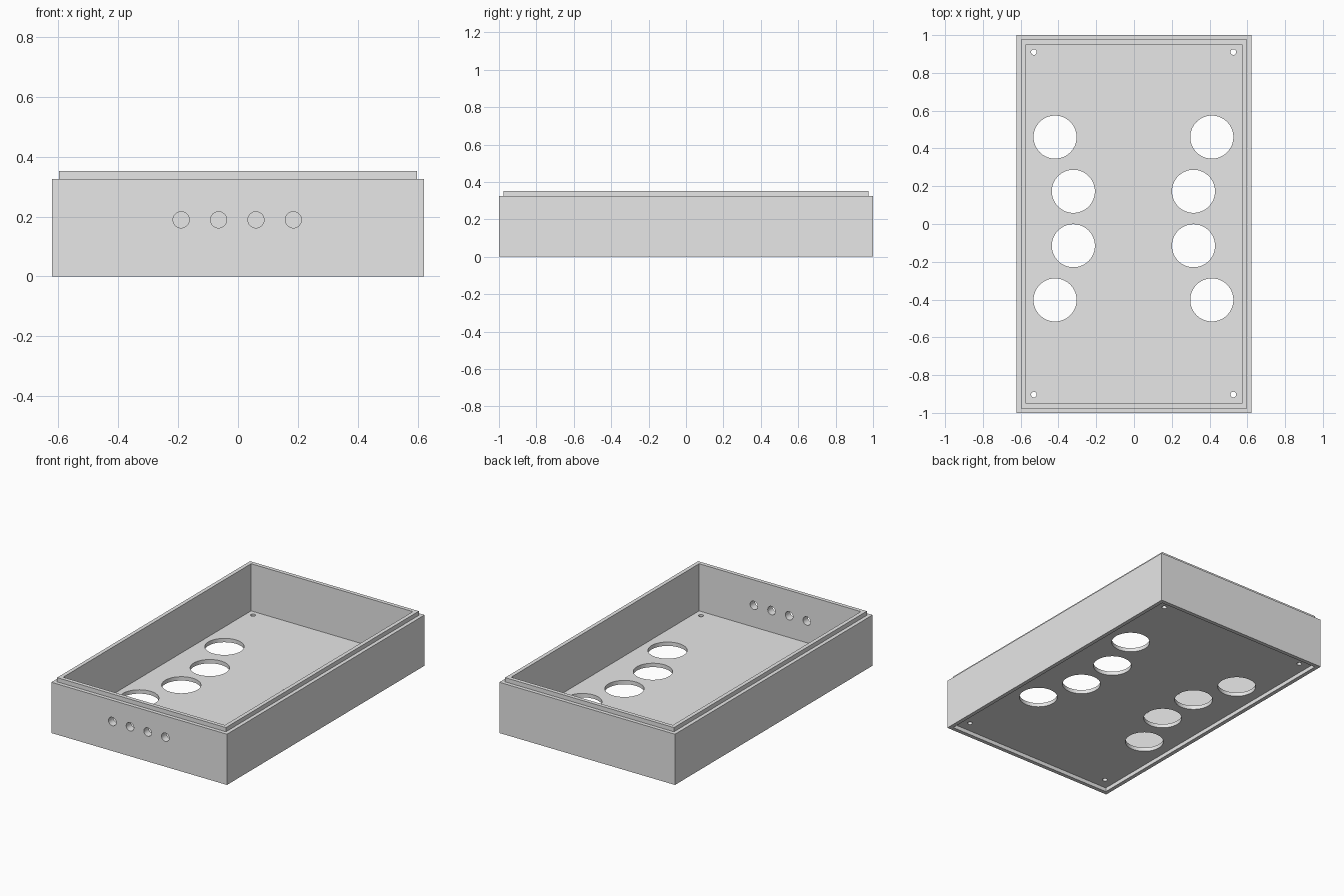
import bpy, bmesh, math
from mathutils import Matrix

if "Cube" in bpy.data.objects:
    bpy.data.objects.remove(bpy.data.objects["Cube"])

grey = bpy.data.materials.new("light grey")
grey.diffuse_color = (0.8, 0.8, 0.8, 1)
grey.use_nodes = True
grey.node_tree.nodes["Principled BSDF"].inputs["Base Color"].default_value = grey.diffuse_color


def make_object(name, bm):
    bmesh.ops.recalc_face_normals(bm, faces=bm.faces)
    mesh = bpy.data.meshes.new(name)
    bm.to_mesh(mesh)
    bm.free()
    mesh.materials.append(grey)
    obj = bpy.data.objects.new(name, mesh)
    bpy.context.collection.objects.link(obj)
    return obj


# Tray: rectangular sections (half width, half length, height)
# running from the recessed underside, up the outside, over the lip, to the floor
sections = [
    (0.597, 0.975, 0.025),   # underside recess
    (0.597, 0.975, 0.0),     # bottom rim
    (0.622, 1.0, 0.0),
    (0.622, 1.0, 0.325),     # outer wall top
    (0.598, 0.976, 0.325),   # lip step
    (0.598, 0.976, 0.352),
    (0.573, 0.951, 0.352),   # inner wall
    (0.573, 0.951, 0.05),    # floor
]
bm = bmesh.new()
loops = [[bm.verts.new((sx * w, sy * l, z))
          for sx, sy in ((-1, -1), (1, -1), (1, 1), (-1, 1))]
         for w, l, z in sections]
for a, b in zip(loops, loops[1:]):
    for i in range(4):
        j = (i + 1) % 4
        bm.faces.new((a[i], a[j], b[j], b[i]))
bm.faces.new(loops[0])
bm.faces.new(loops[-1])
tray = make_object("tray", bm)

# Cutter: every round hole as one set of cylinders
bm = bmesh.new()


def add_hole(x, y, z, radius, depth, segments, turn=0.0):
    bmesh.ops.create_cone(
        bm, cap_ends=True, segments=segments, radius1=radius, radius2=radius,
        depth=depth,
        matrix=Matrix.Translation((x, y, z)) @ Matrix.Rotation(turn, 4, "X"))


for side in (-1, 1):
    # large floor openings
    for x, y in ((0.415, 0.46), (0.318, 0.173), (0.318, -0.115), (0.415, -0.402)):
        add_hole(side * x - 0.003, y, 0.04, 0.114, 0.1, 64)
    # corner screw holes
    for y in (0.91, -0.903):
        add_hole(side * 0.528 - 0.002, y, 0.04, 0.015, 0.1, 32)
# front wall holes
for i in range(4):
    add_hole(-0.19 + i * 0.125, -0.975, 0.189, 0.027, 0.15, 32, math.pi / 2)
cutter = make_object("hole_cutter", bm)
cutter.hide_render = True

# Cut the holes and keep the finished mesh
mod = tray.modifiers.new("holes", "BOOLEAN")
mod.operation = "DIFFERENCE"
mod.solver = "EXACT"
mod.object = cutter
bpy.context.view_layer.objects.active = tray
tray.select_set(True)
cutter.select_set(False)
bpy.ops.object.modifier_apply(modifier=mod.name)
bpy.data.objects.remove(cutter)
bpy.ops.object.shade_smooth_by_angle(angle=math.radians(30))
